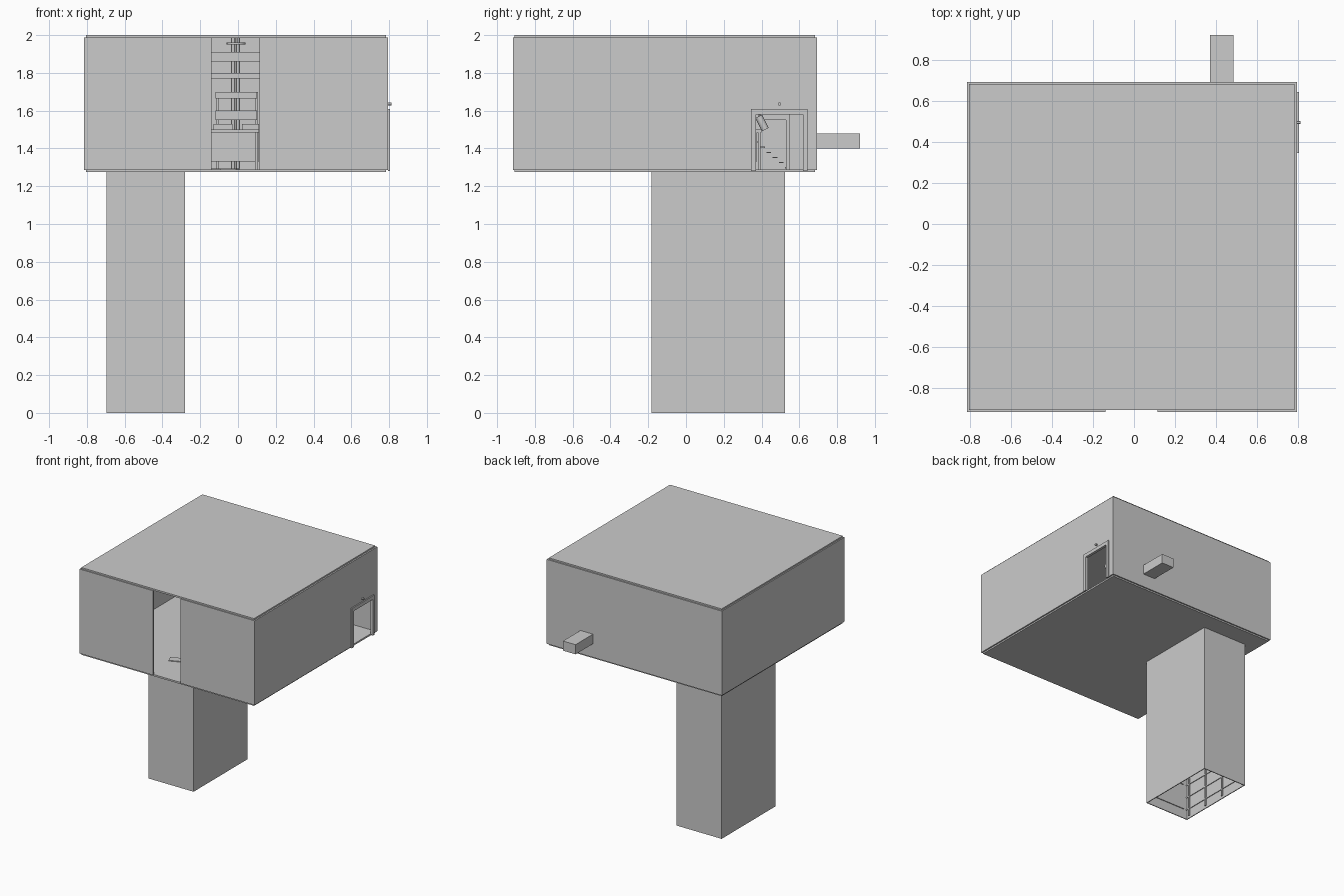
import bpy, math
from mathutils import Vector

if "Cube" in bpy.data.objects:
    bpy.data.objects.remove(bpy.data.objects["Cube"])

grey = bpy.data.materials.new("plain_grey")
grey.diffuse_color = (0.6, 0.6, 0.6, 1)
grey.use_nodes = True
grey.node_tree.nodes["Principled BSDF"].inputs["Base Color"].default_value = grey.diffuse_color


def finish(ob, name):
    ob.name = name
    ob.data.materials.append(grey)
    return ob


def box(name, x, y, z, rot=(0, 0, 0)):
    """Box given by its (min, max) extent on each axis."""
    bpy.ops.mesh.primitive_cube_add(
        size=1, location=[(a + b) / 2 for a, b in (x, y, z)], rotation=rot)
    ob = bpy.context.object
    ob.scale = [b - a for a, b in (x, y, z)]
    return finish(ob, name)


def rod(name, a, b, r, sides=12):
    """Cylinder between two points."""
    a, b = Vector(a), Vector(b)
    d = b - a
    bpy.ops.mesh.primitive_cylinder_add(
        vertices=sides, radius=r, depth=d.length, location=(a + b) / 2,
        rotation=d.to_track_quat('Z', 'Y').to_euler())
    ob = finish(bpy.context.object, name)
    bpy.ops.object.shade_smooth_by_angle()
    return ob


# Room shell: thin walls between two slightly inset slabs
T = 0.012
X0, X1, Y0, Y1 = -0.815, 0.795, -0.917, 0.693
Z0, Z1 = 1.287, 1.988
slab_x, slab_y = (-0.805, 0.783), (-0.908, 0.682)
box("floor_slab", slab_x, slab_y, (1.275, 1.289))
box("roof_slab", slab_x, slab_y, (1.986, 2.0))
box("left_wall", (X0, X0 + T), (Y0, Y1), (Z0, Z1))
box("back_wall", (X0 + T, X1 - T), (Y1 - T, Y1), (Z0, Z1))

# Front wall with a full-height gap
box("front_wall_left", (X0 + T, -0.14), (Y0, Y0 + T), (Z0, Z1))
box("front_wall_right", (0.115, X1 - T), (Y0, Y0 + T), (Z0, Z1))

# Right wall with a doorway
D0, D1, DZ = 0.37, 0.62, 1.58
box("right_wall_front", (X1 - T, X1), (Y0, D0), (Z0, Z1))
box("right_wall_back", (X1 - T, X1), (D1, Y1), (Z0, Z1))
box("right_wall_lintel", (X1 - T, X1), (D0, D1), (DZ, Z1))

# Door frame and the small lamp above it
FX = (X1 - 0.002, 0.805)
box("door_frame_front", FX, (0.345, D0), (1.28, 1.61))
box("door_frame_back", FX, (D1, 0.643), (1.28, 1.61))
box("door_frame_top", FX, (D0, D1), (DZ, 1.61))
rod("door_lamp", (X1 - 0.002, 0.495, 1.635), (0.812, 0.495, 1.635), 0.008)

# Duct stub on the back
box("back_duct", (0.37, 0.485), (Y1 - 0.005, 0.922), (1.40, 1.48))

# Hollow shaft, open at the bottom
S, ST = (-0.695, -0.28, -0.183, 0.525), 0.007
sz = (0, 1.277)
box("shaft_left", (S[0], S[0] + ST), S[2:], sz)
box("shaft_right", (S[1] - ST, S[1]), S[2:], sz)
box("shaft_front", (S[0] + ST, S[1] - ST), (S[2], S[2] + ST), sz)
box("shaft_back", (S[0] + ST, S[1] - ST), (S[3] - ST, S[3]), sz)

# Rails and rungs on the shaft's inner faces
for y in (-0.15, 0.05, 0.25):
    box("shaft_rail", (S[0] + ST, S[0] + 0.016), (y, y + 0.014), (0.02, 1.27))
for i in range(11):
    z = 0.08 + i * 0.11
    box("shaft_rung", (S[0] + ST, S[0] + 0.013),
        (S[2] + ST, S[3] - ST), (z, z + 0.01))
    if i % 2 == 0:
        box("shaft_front_rung", (S[0] + 0.04, S[1] - 0.04),
            (S[2] + ST, S[2] + 0.014), (z, z + 0.01))

# Steps along the left wall inside the room
for i in range(6):
    y, z = 0.36 + i * 0.033, 1.43 - i * 0.027
    box("step", (-0.80, -0.6), (y, y + 0.025), (z, z + 0.006))

# Ceiling pendant and overhead beams
rod("pendant_rod", (-0.01, -0.5, 1.96), (-0.01, -0.5, 1.988), 0.008)
rod("pendant_disc", (-0.01, -0.5, 1.95), (-0.01, -0.5, 1.96), 0.05, 20)
for x in (-0.025, 0.0):
    rod("back_pipe", (x, 0.66, 1.29), (x, 0.66, 1.988), 0.009)
box("ceiling_beam_long", (-0.34, -0.26), (-0.88, 0.65), (1.88, 1.92))
box("ceiling_beam_low", (-0.5, 0.5), (0.55, 0.6), (1.77, 1.80))
box("ceiling_beam_high", (-0.5, 0.5), (0.55, 0.6), (1.86, 1.91))

# Shelves, crates and desk facing the front gap
box("shelf_upper", (-0.12, 0.10), (0.35, 0.55), (1.665, 1.70))
box("shelf_middle", (-0.12, 0.10), (0.30, 0.55), (1.55, 1.60))
for x in (-0.115, 0.09):
    box("shelf_post", (x, x + 0.015), (0.53, 0.55), (1.289, 1.70))
box("crate_left", (-0.13, -0.03), (0.25, 0.35), (1.497, 1.53))
box("crate_right", (0.02, 0.11), (0.25, 0.35), (1.497, 1.53))
box("desk_top", (-0.30, 0.11), (0.1, 0.4), (1.485, 1.50))
box("desk_panel", (-0.30, 0.11), (0.36, 0.375), (1.33, 1.485))
for x in (-0.29, 0.09):
    for y in (0.11, 0.38):
        box("desk_leg", (x, x + 0.015), (y, y + 0.015), (1.289, 1.485))
for x, y, a in ((-0.15, -0.6, 0.4), (-0.05, -0.35, -0.3), (-0.25, -0.2, 0.9)):
    box("floor_sheet", (x - 0.05, x + 0.05), (y - 0.03, y + 0.03),
        (1.289, 1.295), (0, 0, a))

# Angled spotlight hanging behind the doorway
rod("spotlight", (0.6, 0.42, 1.50), (0.6, 0.385, 1.57), 0.02)
rod("spotlight_rod", (0.6, 0.39, 1.56), (0.6, 0.37, 1.988), 0.006, 8)
